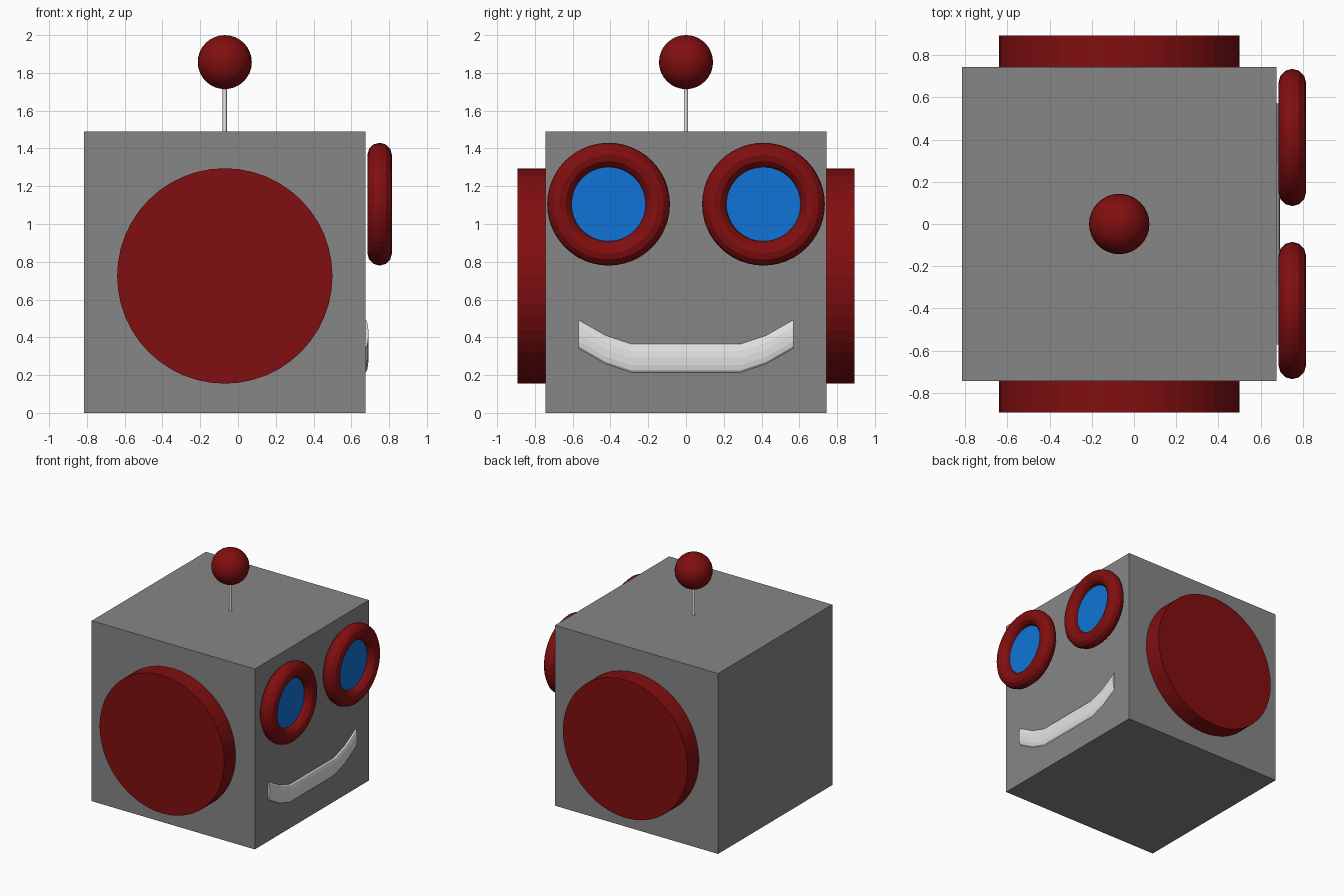
import bpy
import bmesh
import math
from mathutils import Vector

if "Cube" in bpy.data.objects:
    bpy.data.objects.remove(bpy.data.objects["Cube"], do_unlink=True)


def material(name, rgb):
    m = bpy.data.materials.new(name)
    m.use_nodes = True
    color = (*rgb, 1)
    m.diffuse_color = color
    m.node_tree.nodes["Principled BSDF"].inputs["Base Color"].default_value = color
    return m


GREY = material("grey metal", (0.24, 0.24, 0.24))
RED = material("dark red", (0.22, 0.0045, 0.005))
BLUE = material("bright blue", (0.005, 0.175, 0.68))
WHITE = material("off white", (0.78, 0.78, 0.78))

CX = -0.07     # centre of the head
SIDE = 1.49    # head edge length
FACE = CX + SIDE / 2
ALONG_X = (0, math.pi / 2, 0)
ALONG_Y = (math.pi / 2, 0, 0)


def finish(name, mat):
    ob = bpy.context.object
    ob.name = name
    ob.data.materials.append(mat)
    return ob


def cylinder(name, mat, radius, depth, loc, rot=(0, 0, 0), sides=32):
    bpy.ops.mesh.primitive_cylinder_add(vertices=sides, radius=radius, depth=depth,
                                        location=loc, rotation=rot)
    return finish(name, mat)


# Head
bpy.ops.mesh.primitive_cube_add(size=SIDE, location=(CX, 0, SIDE / 2))
finish("head", GREY)

# Ears and eyes on both sides
for label, s in (("front", -1), ("back", 1)):
    cylinder(label + "_ear", RED, 0.57, 0.16, (CX, s * 0.813, 0.725), ALONG_Y, 48)
    eye = (0.75, s * 0.41, 1.105)
    bpy.ops.mesh.primitive_torus_add(major_segments=48, minor_segments=12,
                                     major_radius=0.26, minor_radius=0.065,
                                     location=eye, rotation=ALONG_X)
    finish(label + "_eye_ring", RED)
    cylinder(label + "_eye_lens", BLUE, 0.2, 0.01, eye, ALONG_X)

# Antenna
cylinder("antenna_rod", WHITE, 0.011, 0.27, (CX, 0, 1.61), sides=16)
bpy.ops.mesh.primitive_uv_sphere_add(segments=32, ring_count=16, radius=0.143,
                                     location=(CX, 0, 1.857))
finish("antenna_ball", RED)
bpy.ops.object.shade_smooth_by_angle()

# Smile: a flattened oval section swept along a bent path
half = [(0.57, 0.418), (0.425, 0.335), (0.29, 0.29)]
path = [(-y, z) for y, z in half] + half[::-1]
bm = bmesh.new()
SEG = 12
rings = []
for y, z in path:
    ring = []
    for i in range(SEG):
        a = math.tau * i / SEG
        ring.append(bm.verts.new(Vector((FACE + 0.016 * math.cos(a), y,
                                         z + 0.075 * math.sin(a)))))
    rings.append(ring)
for r0, r1 in zip(rings, rings[1:]):
    for i in range(SEG):
        j = (i + 1) % SEG
        bm.faces.new((r0[i], r0[j], r1[j], r1[i]))
bm.faces.new(rings[0])
bm.faces.new(rings[-1])
bmesh.ops.recalc_face_normals(bm, faces=bm.faces)
mesh = bpy.data.meshes.new("mouth")
bm.to_mesh(mesh)
bm.free()
mesh.materials.append(WHITE)
bpy.context.collection.objects.link(bpy.data.objects.new("mouth", mesh))
